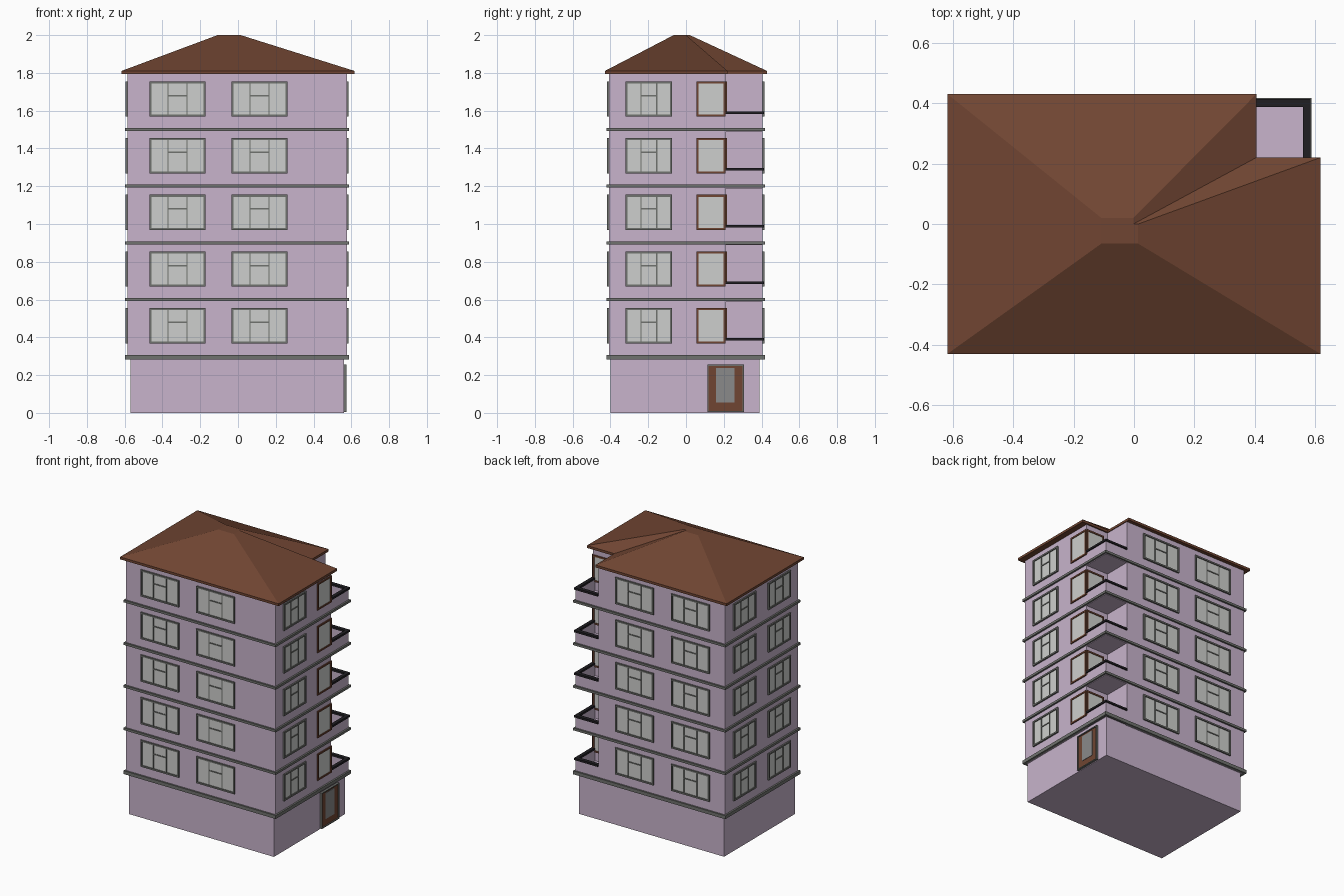
import bpy, bmesh

if "Cube" in bpy.data.objects:
    bpy.data.objects.remove(bpy.data.objects["Cube"])


def mat(name, r, g, b):
    """Material from display (sRGB 0-255) values, stored linear."""
    m = bpy.data.materials.new(name)
    lin = [((c / 255 + 0.055) / 1.055) ** 2.4 for c in (r, g, b)]
    m.diffuse_color = (*lin, 1)
    m.use_nodes = True
    m.node_tree.nodes["Principled BSDF"].inputs["Base Color"].default_value = m.diffuse_color
    return m


LILAC = mat("lilac_wall", 200, 180, 204)
BROWN = mat("brown_roof_wood", 112, 69, 50)
GREY = mat("grey_trim", 112, 114, 110)
GLASS = mat("pale_glass", 206, 207, 205)
DOORGLASS = mat("door_glass", 138, 138, 138)
BLACK = mat("black_rail", 32, 30, 34)


def finish(name, bm, material):
    bmesh.ops.recalc_face_normals(bm, faces=bm.faces)
    me = bpy.data.meshes.new(name)
    bm.to_mesh(me)
    bm.free()
    me.materials.append(material)
    ob = bpy.data.objects.new(name, me)
    bpy.context.collection.objects.link(ob)
    return ob


def boxes(name, items, material):
    """One object made of axis-aligned boxes (x0, x1, y0, y1, z0, z1)."""
    bm = bmesh.new()
    for x0, x1, y0, y1, z0, z1 in items:
        vs = bmesh.ops.create_cube(bm, size=1)["verts"]
        for v in vs:
            v.co = (x1 if v.co.x > 0 else x0, y1 if v.co.y > 0 else y0,
                    z1 if v.co.z > 0 else z0)
    return finish(name, bm, material)


def loft(name, rings, material):
    """Closed solid through stacked outlines [(points, z), ...]."""
    bm = bmesh.new()
    vs = [[bm.verts.new((x, y, z)) for x, y in pts] for pts, z in rings]
    for a, b in zip(vs, vs[1:]):
        for i in range(len(a)):
            j = (i + 1) % len(a)
            bm.faces.new((a[i], a[j], b[j], b[i]))
    bm.faces.new(vs[0][::-1])
    bm.faces.new(vs[-1])
    return finish(name, bm, material)


def ell(x0, x1, y0, y1, nx, ny):
    return [(x0, y0), (x1, y0), (x1, ny), (nx, ny), (nx, y1), (x0, y1)]


X0, X1, Y0, Y1 = -0.586, 0.576, -0.408, 0.405   # upper wall planes
NX, NY = 0.40, 0.21                             # balcony notch corner
FLOORS = [0.3 * i for i in range(1, 6)]

# Ground floor and L-shaped upper storeys
boxes("ground_floor", [(-0.57, 0.56, -0.40, 0.39, 0, 0.29)], LILAC)
loft("upper_walls", [(ell(X0, X1, Y0, Y1, NX, NY), 0.285),
                     (ell(X0, X1, Y0, Y1, NX, NY), 1.80)], LILAC)

# Hipped roof: eaves slab, then the L outline shrunk to a small flat top
eave = ell(-0.6175, 0.6175, -0.43, 0.43, 0.405, 0.22)
top = ell(-0.108, 0.014, -0.065, 0.02, -0.002, 0.0)
loft("roof", [(eave, 1.793), (eave, 1.81), (top, 2.0)], BROWN)

# Storey bands, balcony slabs, parapets and rails
bands, slabs, parapets, rails = [], [], [], []
for f in FLOORS:
    z0, z1 = (0.282, 0.306) if f < 0.4 else (f - 0.008, f + 0.008)
    e, t = 0.012, 0.004
    bands += [(X0 - e, X1 + e, Y0 - e, Y0 + t, z0, z1),
              (X0 - e, X1 + e, Y1 - t, Y1 + e, z0, z1),
              (X0 - e, X0 + t, Y0, Y1, z0, z1),
              (X1 - t, X1 + e, Y0, Y1, z0, z1)]
    slabs.append((NX - 0.01, X1, NY - 0.01, Y1, f - 0.012, f + 0.005))
    parapets += [(NX, X1, Y1 - 0.015, Y1, f, f + 0.085),
                 (X1 - 0.015, X1, NY, Y1 - 0.015, f, f + 0.085)]
    rails += [(NX, X1 + 0.008, Y1 - 0.018, Y1 + 0.008, f + 0.082, f + 0.096),
              (X1 - 0.016, X1 + 0.008, NY, Y1 - 0.018, f + 0.082, f + 0.096)]
boxes("storey_bands", bands, GREY)
boxes("balcony_slabs", slabs, LILAC)
boxes("balcony_parapets", parapets, LILAC)
boxes("balcony_rails", rails, BLACK)


def plate(axis, plane, sign, u0, u1, z0, z1, d):
    """Box standing d proud of a wall plane, u along the wall."""
    a, b = sorted((plane - sign * 0.004, plane + sign * d))
    return (a, b, u0, u1, z0, z1) if axis == "x" else (u0, u1, a, b, z0, z1)


def border(wall, u0, u1, z0, z1, w, d):
    return [plate(*wall, u0, u0 + w, z0, z1, d), plate(*wall, u1 - w, u1, z0, z1, d),
            plate(*wall, u0 + w, u1 - w, z0, z0 + w, d),
            plate(*wall, u0 + w, u1 - w, z1 - w, z1, d)]


# Three-part windows on every wall
FRONT, BACK = ("y", Y0, -1), ("y", Y1, 1)
LEFT, RIGHT = ("x", X0, -1), ("x", X1, 1)
layout = [(w, u, u + 0.297) for w in (FRONT, BACK) for u in (-0.469, -0.034)]
layout += [(RIGHT, -0.32, -0.073), (LEFT, -0.32, -0.073), (LEFT, 0.065, 0.312)]
frames, bars, panes = [], [], []
for f in FLOORS:
    z0, z1 = f + 0.068, f + 0.255
    for wall, u0, u1 in layout:
        w = u1 - u0
        a, b = u0 + w * 0.33, u0 + w * 0.67
        zm = z0 + 0.112
        frames += border(wall, u0, u1, z0, z1, 0.011, 0.010)
        panes.append(plate(*wall, u0 + 0.005, u1 - 0.005, z0 + 0.005, z1 - 0.005, 0.003))
        bars += [plate(*wall, u - 0.003, u + 0.003, z0, z1, 0.007) for u in (a, b)]
        bars.append(plate(*wall, a, b, zm - 0.004, zm + 0.004, 0.007))
boxes("window_frames", frames, GREY)
boxes("window_bars", bars, GREY)

# Brown-framed windows wrapping the balcony corner
NOTCH = ("y", NY, 1)
corner = []
for f in FLOORS:
    for wall, u0, u1 in ((RIGHT, 0.056, NY), (NOTCH, 0.435, X1)):
        z0, z1 = f + 0.068, f + 0.255
        corner += border(wall, u0, u1, z0, z1, 0.011, 0.008)
        panes.append(plate(*wall, u0 + 0.005, u1 - 0.005, z0 + 0.005, z1 - 0.005, 0.003))
boxes("corner_window_frames", corner, BROWN)
boxes("window_panes", panes, GLASS)

# Entrance door on the right side
ENTRY = ("x", 0.56, 1)
boxes("door_frame", border(ENTRY, 0.113, 0.307, 0.004, 0.256, 0.007, 0.015), GREY)
boxes("door_leaf", [plate(*ENTRY, 0.118, 0.302, 0.006, 0.251, 0.008)], BROWN)
boxes("door_glass", [plate(*ENTRY, 0.16, 0.258, 0.055, 0.238, 0.011)], DOORGLASS)
